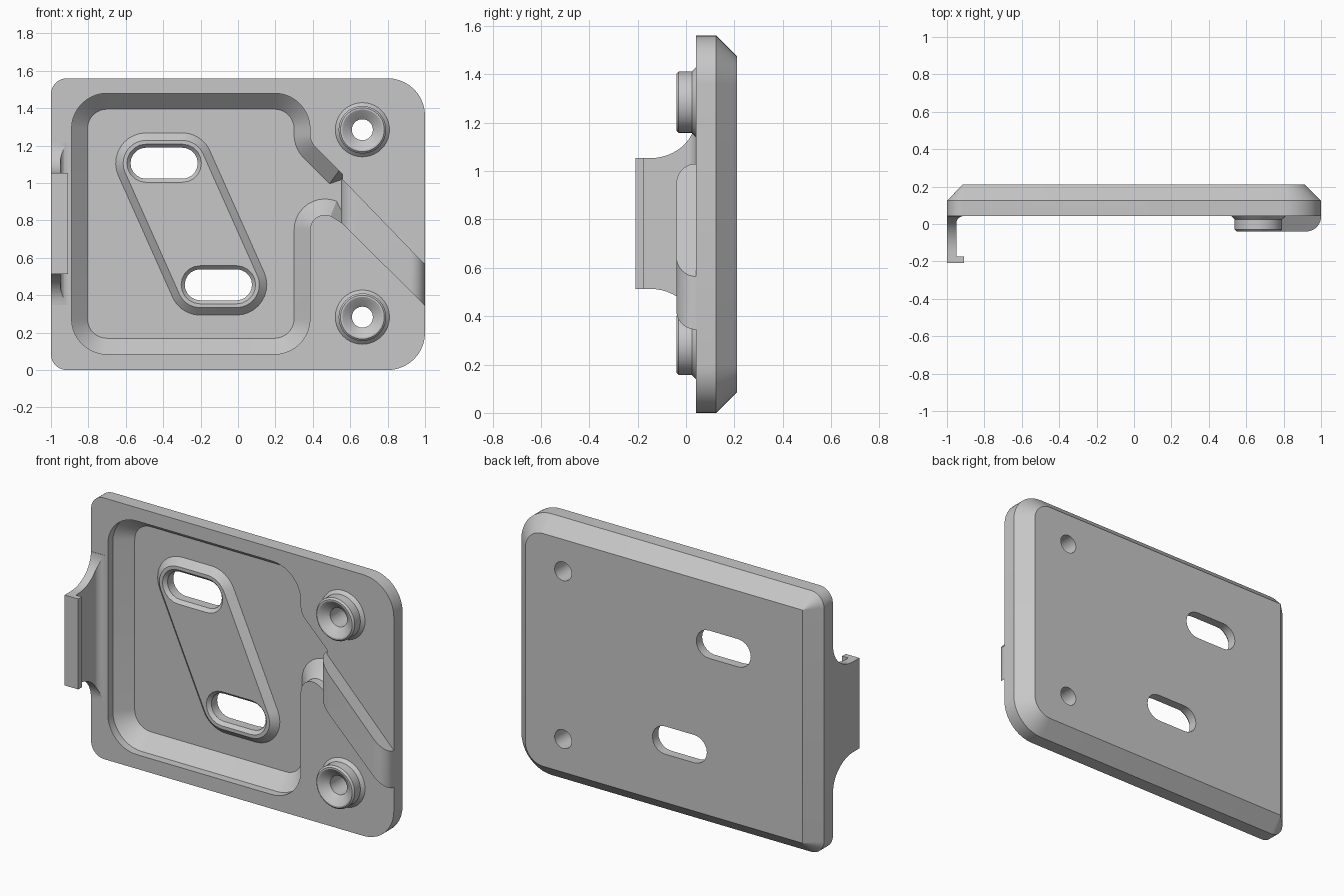
import bpy, bmesh
from math import sin, cos, radians, pi

cube = bpy.data.objects.get("Cube")
if cube:
    bpy.data.objects.remove(cube, do_unlink=True)

grey = bpy.data.materials.new("plain_grey")
grey.use_nodes = True
COLOUR = (0.57, 0.57, 0.57, 1)
grey.diffuse_color = COLOUR
grey.node_tree.nodes["Principled BSDF"].inputs["Base Color"].default_value = COLOUR

FRONT, FLOOR, BACK = 0.042, 0.175, 0.21
BEVEL = 0.085
PAD_TOP = FLOOR - 0.04


def loft(name, layers, closed=False):
    """Skin equal-length rings of points; cap the ends unless the loft is closed."""
    bm = bmesh.new()
    rings = [[bm.verts.new(p) for p in ring] for ring in layers]
    n = len(rings[0])
    pairs = list(zip(rings, rings[1:] + rings[:1])) if closed else list(zip(rings, rings[1:]))
    for a, b in pairs:
        for i in range(n):
            j = (i + 1) % n
            bm.faces.new((a[i], a[j], b[j], b[i]))
    if not closed:
        bm.faces.new(rings[0])
        bm.faces.new(rings[-1])
    bmesh.ops.recalc_face_normals(bm, faces=bm.faces)
    mesh = bpy.data.meshes.new(name)
    bm.to_mesh(mesh)
    bm.free()
    obj = bpy.data.objects.new(name, mesh)
    bpy.context.collection.objects.link(obj)
    mesh.materials.append(grey)
    return obj


def arc(cx, cz, r, a0, a1, steps=10):
    angles = [radians(a0 + (a1 - a0) * i / steps) for i in range(steps + 1)]
    return [(cx + r * cos(a), cz + r * sin(a)) for a in angles]


def at_y(outline, y):
    return [(x, y, z) for x, z in outline]


def boolean(target, cutter, operation="DIFFERENCE", keep=False):
    mod = target.modifiers.new("cut", "BOOLEAN")
    mod.object, mod.operation, mod.solver = cutter, operation, "EXACT"
    bpy.context.view_layer.objects.active = target
    bpy.ops.object.modifier_apply(modifier=mod.name)
    if not keep:
        bpy.data.objects.remove(cutter, do_unlink=True)


# Outlines, each shrunk by d
def plate_outline(d):
    small, big = max(0.085 - d, 0.001), 0.2 - d
    return (arc(-0.915, 0.085, small, 180, 270) + arc(0.8, 0.2, big, 270, 360)
            + arc(0.8, 1.36, big, 0, 90) + arc(-0.915, 1.475, small, 90, 180))


def pocket_outline(d):
    r = 0.19 - d
    return (arc(-0.7, 0.275, r, 180, 270) + arc(0.195, 0.275, r, 270, 360)
            + arc(0.465, 0.75, 0.08 + d, 180, 68)
            + [(0.56, 0.785 + 0.6 * d), (0.56, 1.045 - 0.3 * d),
               (0.54 - 0.6 * d, 1.066 - 0.82 * d)]
            + arc(0.48, 1.26, 0.095 + d, 225, 180)
            + arc(0.195, 1.29, r, 0, 90) + arc(-0.7, 1.29, r, 90, 180))


SLOTS = [(-0.395, 1.106), (-0.105, 0.456)]
SLOT_HALF = 0.097


def slot_outline(x, z, r):
    return arc(x + SLOT_HALF, z, r, -90, 90) + arc(x - SLOT_HALF, z, r, 90, 270)


def pad_outline(r):
    (x1, z1), (x2, z2) = SLOTS
    lean = 24
    return (arc(x1 + SLOT_HALF, z1, r, lean, 90) + arc(x1 - SLOT_HALF, z1, r, 90, 180 + lean)
            + arc(x2 - SLOT_HALF, z2, r, 180 + lean, 270) + arc(x2 + SLOT_HALF, z2, r, 270, 360 + lean))


# Plate with chamfered back; pocket with a straight wall above a sloped one
plate = loft("plate", [at_y(plate_outline(d), y) for d, y in
                       ((0, FRONT), (0, BACK - BEVEL), (BEVEL, BACK))])
boolean(plate, loft("pocket_cutter", [at_y(pocket_outline(d), y) for d, y in
                                      ((0, -0.1), (0, FLOOR - BEVEL), (BEVEL, FLOOR))]))

# Raised pad around the two slots
pad = loft("slot_pad", [at_y(pad_outline(r), y) for r, y in
                        ((0.162, FLOOR + 0.01), (0.162, FLOOR), (0.122, PAD_TOP))])

# Slots with a chamfered mouth, cut through pad and plate
for x, z in SLOTS:
    cutter = loft("slot_cutter", [at_y(slot_outline(x, z, r), y) for r, y in
                                  ((0.102, 0), (0.102, PAD_TOP), (0.083, PAD_TOP + 0.02), (0.083, 0.3))])
    boolean(pad, cutter, keep=True)
    boolean(plate, cutter)

# Screw bosses: revolved profile of radius and depth
PROFILE = [(0.145, 0.06), (0.145, FRONT), (0.127, 0.024), (0.127, -0.03), (0.117, -0.04),
           (0.108, -0.04), (0.092, -0.03), (0.056, 0), (0.056, 0.06)]
bosses = []
for side, z in (("upper", 1.285), ("lower", 0.283)):
    bosses.append(loft(side + "_screw_boss",
                       [at_y(arc(0.665, z, r, 0, 351, 39), y) for r, y in PROFILE], closed=True))
    boolean(plate, loft("hole_cutter", [at_y(arc(0.665, z, 0.056, 0, 351, 39), y) for y in (-0.2, 0.3)]))

# Diagonal rib with rounded ends
R = 0.08
rib_side = ([(0.55, FLOOR + 0.01)] + arc(0.55 + R, -0.04 + R, R, 180, 270)
            + arc(1 - R, -0.04 + R, R, 270, 360) + [(1, 0.1), (0.9, FLOOR + 0.01)])
rib = loft("diagonal_rib", [[(x, y, base - slope * (x - 0.55)) for x, y in rib_side]
                            for base, slope in ((0.79, 0.99), (1.03, 1.035))])

# Side clip: hooked section trimmed to a flared silhouette
hook = ([(-1, 0.08), (-1, -0.208), (-0.91, -0.208), (-0.91, -0.174), (-0.95, -0.174)]
        + arc(-0.91, 0.002, 0.04, 180, 90) + [(-0.91, 0.08)])
clip = loft("side_clip", [[(x, y, z) for x, y in hook] for z in (0.3, 1.3)])
flare = [(-0.15 + 0.19 * sin(t), 0.27 + 0.165 * (1 - cos(t)))
         for t in (pi / 2 * i / 12 for i in range(13))]
half = [(-0.3, 0.27)] + flare + [(0.1, 0.435)]
silhouette = [(y, 0.783 + h) for y, h in half] + [(y, 0.783 - h) for y, h in reversed(half)]
boolean(clip, loft("clip_trim", [[(x, y, z) for y, z in silhouette] for x in (-1.1, -0.8)]), "INTERSECT")

# Smooth the curved walls and keep crisp edges
bpy.ops.object.select_all(action="DESELECT")
for obj in [plate, pad, rib, clip] + bosses:
    obj.select_set(True)
bpy.context.view_layer.objects.active = plate
bpy.ops.object.shade_smooth_by_angle(angle=radians(25))
